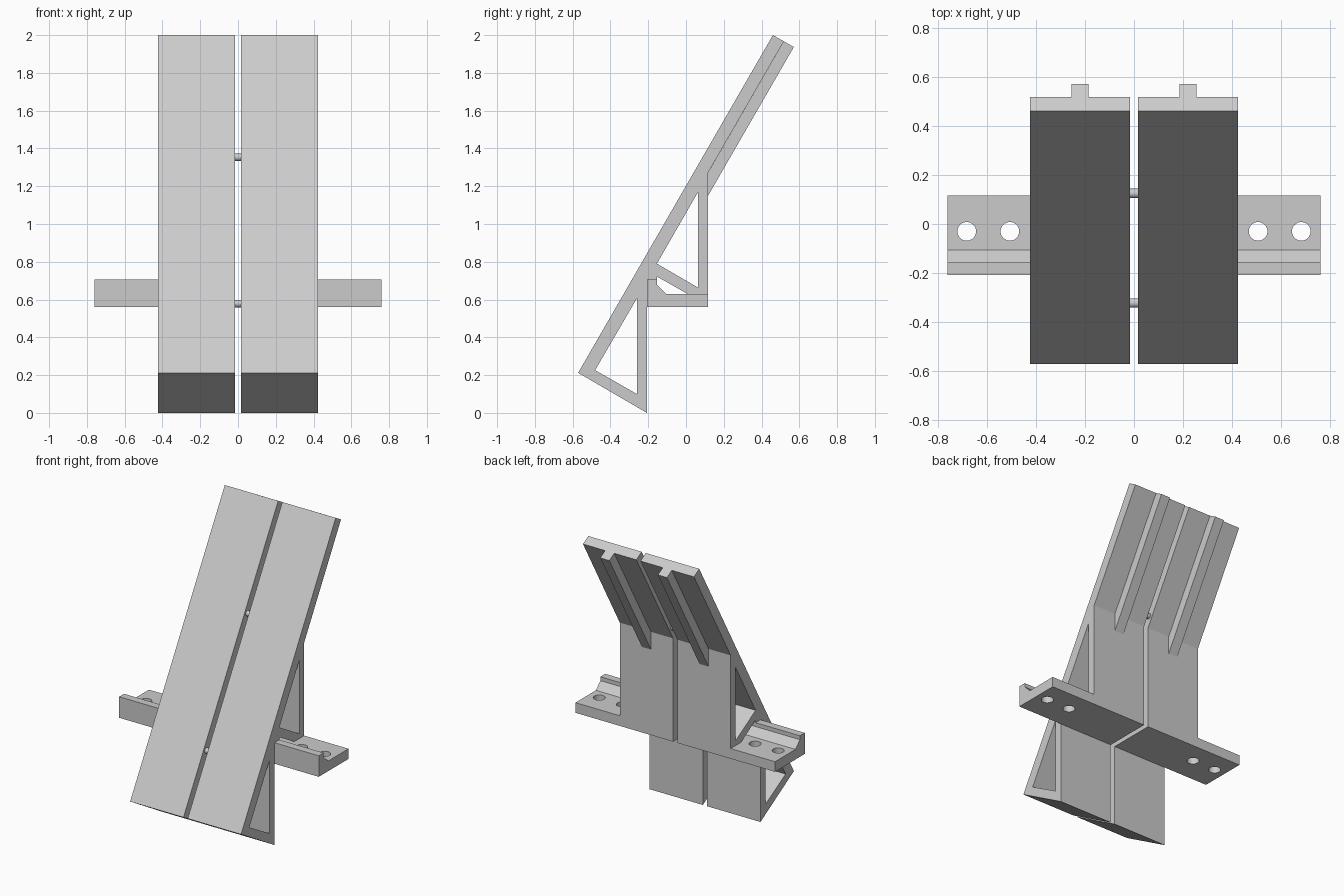
import bpy, bmesh, math
from mathutils import Matrix

cube = bpy.data.objects.get("Cube")
if cube:
    bpy.data.objects.remove(cube, do_unlink=True)

grey = bpy.data.materials.new("plain grey")
grey.use_nodes = True
colour = (0.6, 0.6, 0.6, 1)
grey.diffuse_color = colour
grey.node_tree.nodes["Principled BSDF"].inputs["Base Color"].default_value = colour

# Curve axes (x, y, z) become world (y, z, x)
SIDE_ON = Matrix(((0, 0, 1, 0), (1, 0, 0, 0), (0, 1, 0, 0), (0, 0, 0, 1)))


def extrude_profile(name, loops, x0, x1):
    """Extrude a (y, z) outline with optional holes from x0 to x1."""
    curve = bpy.data.curves.new(name, "CURVE")
    curve.dimensions = "2D"
    curve.fill_mode = "BOTH"
    curve.extrude = abs(x1 - x0) / 2
    for loop in loops:
        spline = curve.splines.new("POLY")
        spline.points.add(len(loop) - 1)
        for point, (y, z) in zip(spline.points, loop):
            point.co = (y, z, 0, 1)
        spline.use_cyclic_u = True
    temp = bpy.data.objects.new(name + "_outline", curve)
    bpy.context.collection.objects.link(temp)
    graph = bpy.context.evaluated_depsgraph_get()
    mesh = bpy.data.meshes.new_from_object(temp.evaluated_get(graph))
    bpy.data.objects.remove(temp, do_unlink=True)
    bpy.data.curves.remove(curve)
    mesh.transform(Matrix.Translation(((x0 + x1) / 2, 0, 0)) @ SIDE_ON)
    bm = bmesh.new()
    bm.from_mesh(mesh)
    bmesh.ops.remove_doubles(bm, verts=bm.verts, dist=0.0005)
    bmesh.ops.recalc_face_normals(bm, faces=bm.faces)
    for face in bm.faces:
        face.smooth = False
    bm.to_mesh(mesh)
    bm.free()
    mesh.materials.clear()
    mesh.materials.append(grey)
    obj = bpy.data.objects.new(name, mesh)
    bpy.context.collection.objects.link(obj)
    return obj


def cylinder(name, radius, depth, location, rotation=(0, 0, 0)):
    bpy.ops.mesh.primitive_cylinder_add(vertices=32, radius=radius, depth=depth,
                                        location=location, rotation=rotation)
    obj = bpy.context.object
    obj.name = name
    obj.data.materials.append(grey)
    return obj


def smooth(obj):
    bpy.ops.object.select_all(action="DESELECT")
    obj.select_set(True)
    bpy.context.view_layer.objects.active = obj
    bpy.ops.object.shade_smooth_by_angle(angle=math.radians(30))


# Side profiles
body = [(-0.571, 0.212), (0.46, 2.0), (0.518, 1.967), (0.117, 1.272),
        (0.117, 0.56), (-0.207, 0.56), (-0.207, 0)]
lower_window = [(-0.481, 0.226), (-0.26, 0.1), (-0.26, 0.606)]
upper_window = [(-0.154, 0.79), (0.063, 0.664), (0.063, 1.168)]
small_window = [(-0.154, 0.722), (0.008, 0.63), (-0.105, 0.63), (-0.154, 0.678)]
rail = [(-0.207, 0.56), (0.117, 0.56), (0.117, 0.63), (-0.105, 0.63),
        (-0.154, 0.678), (-0.154, 0.705), (-0.207, 0.705)]
rib = [(0.518, 1.967), (0.571, 1.937), (0.117, 1.15), (0.1, 1.15), (0.1, 1.242)]

for side, s in (("left", 1), ("right", -1)):
    # Sloping panel with its triangular supports
    extrude_profile(side + "_panel_frame",
                    [body, lower_window, upper_window, small_window], s * 0.016, s * 0.423)
    # Stiffening rib on the back of the panel
    extrude_profile(side + "_back_rib", [rib], s * 0.185, s * 0.254)
    # Mounting rail with two bolt holes
    wing = extrude_profile(side + "_mounting_rail", [rail], s * 0.423, s * 0.761)
    for x in (0.506, 0.682):
        cutter = cylinder("bolt_hole_cutter", 0.038, 0.4, (s * x, -0.03, 0.6))
        cutter.hide_render = True
        cut = wing.modifiers.new("bolt_hole", "BOOLEAN")
        cut.operation = "DIFFERENCE"
        cut.solver = "EXACT"
        cut.object = cutter
        bpy.context.view_layer.objects.active = wing
        bpy.ops.object.modifier_apply(modifier=cut.name)
        bpy.data.objects.remove(cutter, do_unlink=True)
    smooth(wing)

# Pins joining the two panels
for name, y, z in (("lower_pin", -0.322, 0.578), ("upper_pin", 0.125, 1.353)):
    smooth(cylinder(name, 0.019, 0.06, (0, y, z), (0, math.pi / 2, 0)))
